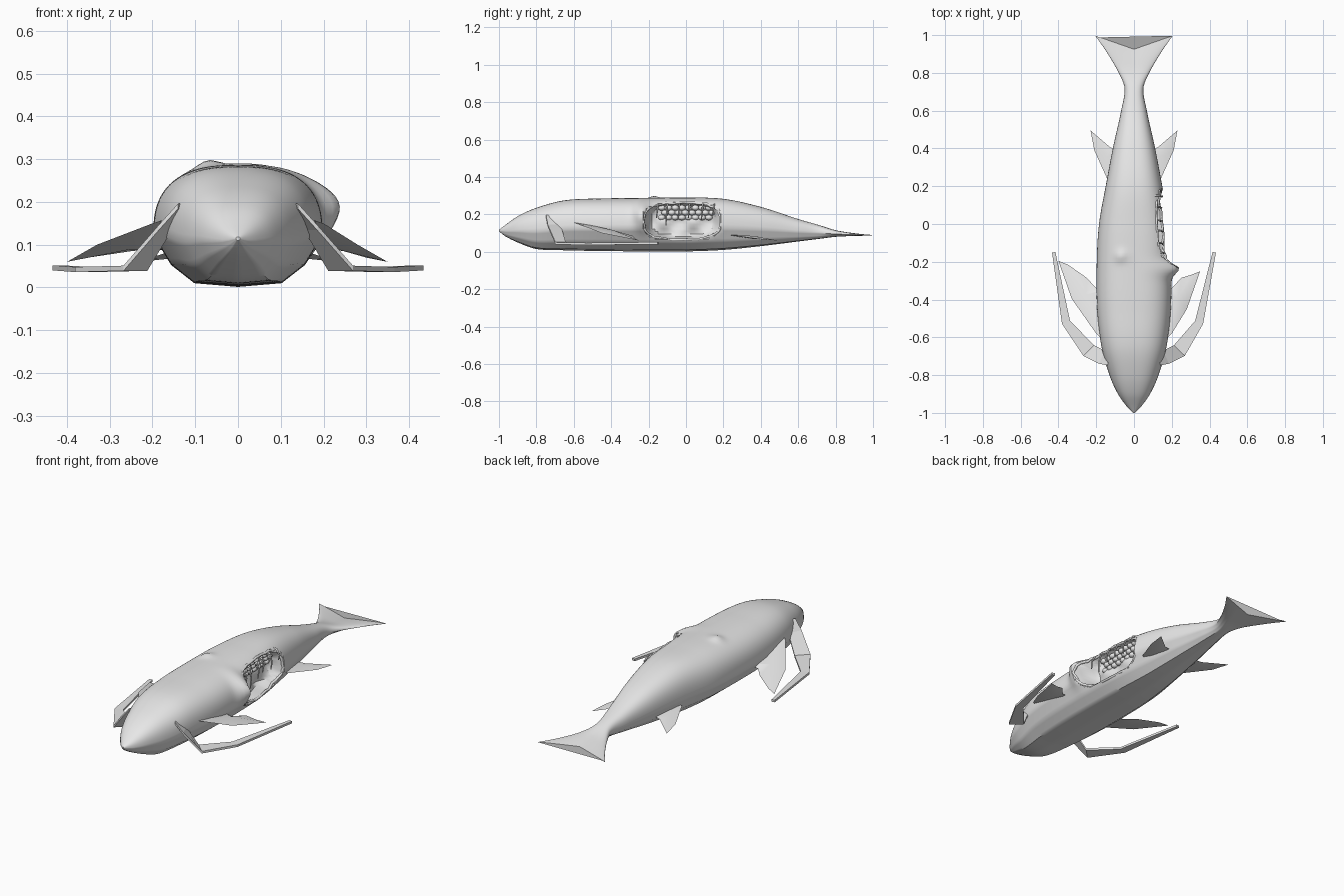
import bpy, bmesh, math, random
from mathutils import Vector
from mathutils.bvhtree import BVHTree

random.seed(4)
cube = bpy.data.objects.get("Cube")
if cube:
    bpy.data.objects.remove(cube, do_unlink=True)

grey = bpy.data.materials.new("pale grey skin")
grey.use_nodes = True
grey.diffuse_color = (0.8, 0.8, 0.8, 1)
grey.node_tree.nodes["Principled BSDF"].inputs["Base Color"].default_value = (0.8, 0.8, 0.8, 1)


def add_object(name, bm, smooth=True):
    bmesh.ops.recalc_face_normals(bm, faces=bm.faces)
    mesh = bpy.data.meshes.new(name)
    bm.to_mesh(mesh)
    bm.free()
    mesh.materials.append(grey)
    obj = bpy.data.objects.new(name, mesh)
    bpy.context.collection.objects.link(obj)
    if smooth:
        bpy.ops.object.select_all(action="DESELECT")
        obj.select_set(True)
        bpy.context.view_layer.objects.active = obj
        bpy.ops.object.shade_smooth_by_angle(angle=math.radians(35))
    return obj


def tube(name, points, radius, taper=1.0, cyclic=False):
    curve = bpy.data.curves.new(name, "CURVE")
    curve.dimensions = "3D"
    curve.bevel_depth = radius
    curve.bevel_resolution = 1
    curve.use_fill_caps = True
    spline = curve.splines.new("POLY")
    spline.points.add(len(points) - 1)
    spline.use_cyclic_u = cyclic
    for i, p in enumerate(points):
        spline.points[i].co = (*p, 1)
        spline.points[i].radius = 1 + (taper - 1) * i / (len(points) - 1)
    curve.materials.append(grey)
    bpy.context.collection.objects.link(bpy.data.objects.new(name, curve))


def smoothstep(t):
    t = max(0, min(1, t))
    return t * t * (3 - 2 * t)


# Body outline from snout to tail: y, half width, top, bottom
STATIONS = [
    (-1, .005, .118, .110), (-.97, .035, .14, .085), (-.9, .085, .19, .05),
    (-.8, .13, .235, .015), (-.65, .172, .275, .008), (-.45, .195, .285, .004),
    (-.2, .197, .288, .002), (0, .185, .29, .002), (.2, .15, .283, .01),
    (.4, .112, .24, .03), (.6, .068, .175, .055), (.72, .05, .14, .07),
    (.8, .085, .115, .08), (.88, .15, .1, .084), (.925, .205, .092, .086)]
BELLY = [(1, 0), (.79, -.58), (.52, -.93), (0, -1)]
WOUND_Y, WOUND_Z, WOUND_LEN, WOUND_H = -.02, .165, .205, .098


def station(y):
    for i in range(len(STATIONS) - 1):
        a, b = STATIONS[i], STATIONS[i + 1]
        if y <= b[0] + 1e-6:
            before = STATIONS[max(i - 1, 0)]
            after = STATIONS[min(i + 2, len(STATIONS) - 1)]
            h = b[0] - a[0]
            t = (y - a[0]) / h
            out = []
            for k in (1, 2, 3):
                m0 = (b[k] - before[k]) / (b[0] - before[0]) * h
                m1 = (after[k] - a[k]) / (after[0] - a[0]) * h
                s = t * t * (3 - 2 * t)
                out.append(a[k] + (b[k] - a[k]) * s + m0 * t * (1 - t) ** 2 - m1 * t * t * (1 - t))
            return out
    return STATIONS[-1][1:]


def half_section():
    pts = []
    for i in range(20):
        a = math.pi / 2 * (1 - i / 20)
        pts.append((math.cos(a) ** .77, math.sin(a) ** .77))
    for (x0, z0), (x1, z1) in zip(BELLY, BELLY[1:]):
        pts += [(x0 + (x1 - x0) * j / 5, z0 + (z1 - z0) * j / 5) for j in range(5)]
    return pts + [BELLY[-1]]


def deform(x, y, z):
    # Swollen edge ahead of the wound, and small lumps on the back
    if x > 0:
        x += .05 * math.exp(-((y + .235) / .04) ** 2 - ((z - .2) / .07) ** 2)
    if z > .2:
        z += .014 * math.exp(-((x + .07) / .03) ** 2 - ((y + .17) / .03) ** 2)
    # Open cavity in the left flank
    if x > .06:
        r = (abs((y - WOUND_Y) / WOUND_LEN) ** 3 + abs((z - WOUND_Z) / WOUND_H) ** 3) ** (1 / 3)
        floor = .085 + .012 * math.sin(y * 40) * math.sin(z * 50)
        x += (min(x, floor) - x) * smoothstep((1.02 - r) / .2)
    # Forked tail edge
    y += .07 * max(0, (y - .75) / .175) * abs(x) / .2
    return x, y, z


half = half_section()
section = half + [(-x, z) for x, z in reversed(half[1:-1])]
bm = bmesh.new()
rings = []
COUNT = 120
for i in range(COUNT + 1):
    y = -1 + 1.925 * i / COUNT
    w, top, bottom = station(y)
    mid = bottom + .42 * (top - bottom)
    rings.append([bm.verts.new(deform(w * sx, y, mid + sz * ((top - mid) if sz > 0 else (mid - bottom))))
                  for sx, sz in section])
n = len(section)
for a, b in zip(rings, rings[1:]):
    for j in range(n):
        bm.faces.new((a[j], a[(j + 1) % n], b[(j + 1) % n], b[j]))
bm.faces.new(rings[0])
bm.faces.new(rings[-1])
bm.normal_update()
tree = BVHTree.FromBMesh(bm)
add_object("body", bm)


def flank(y, z):
    hit = tree.ray_cast(Vector((1, y, z)), Vector((-1, 0, 0)))[0]
    return hit.x if hit else .1


# Ragged lip around the wound
lip = []
for i in range(44):
    a = 2 * math.pi * i / 44
    c, s = math.cos(a), math.sin(a)
    y = WOUND_Y + WOUND_LEN * math.copysign(abs(c) ** .66, c) + random.uniform(-.005, .005)
    z = WOUND_Z + WOUND_H * math.copysign(abs(s) ** .66, s) + random.uniform(-.005, .004)
    lip.append((flank(y, z) - .002, y, z))
tube("wound_lip", lip, .007, cyclic=True)

# Broken ribs hanging in the opening
for i, (y, length) in enumerate([(-.15, .07), (-.1, .11), (-.035, .08), (.02, .07), (.09, .08), (.15, .05)]):
    x = flank(y, .262) - .01
    reach = random.uniform(.03, .055)
    tube(f"rib_{i + 1}", [(x - .03, y, .268), (x + reach * .6, y, .25),
                          (x + reach, y - .004, .25 - length * .5),
                          (x + reach * .9, y - .008, .25 - length)], .006, .5)

# Lumpy entrails under the cavity roof
bm = bmesh.new()
for row in range(3):
    for col in range(8):
        y = -.13 + col * .036 + (row % 2) * .018
        z = .235 - row * .026
        ball = bmesh.ops.create_icosphere(bm, subdivisions=2, radius=.019)["verts"]
        for v in ball:
            v.co = Vector((v.co.x, v.co.y * 1.1, v.co.z * .8)) + Vector((.094 - row * .006, y, z))
add_object("entrails", bm)


def fin(name, outline, thickness):
    # Blade with a raised middle and thin edges
    bm = bmesh.new()
    rim = [bm.verts.new(p) for p in outline]
    centre = sum((v.co for v in rim), Vector()) / len(rim)
    for lift in (thickness, -thickness):
        hub = bm.verts.new(centre + Vector((0, 0, lift)))
        for j in range(len(rim)):
            bm.faces.new((rim[j], rim[(j + 1) % len(rim)], hub))
    add_object(name, bm)


def ribbon(name, path, widths, thickness):
    # Flat tapering strip following a path
    bm = bmesh.new()
    loops = []
    for i, p in enumerate(path):
        p = Vector(p)
        d = Vector(path[min(i + 1, len(path) - 1)]) - Vector(path[max(i - 1, 0)])
        side = Vector((d.y, -d.x, 0)).normalized() * widths[i] / 2
        up = Vector((0, 0, thickness / 2))
        loops.append([bm.verts.new(q) for q in (p + side + up, p - side + up, p - side - up, p + side - up)])
    for a, b in zip(loops, loops[1:]):
        for j in range(4):
            bm.faces.new((a[j], a[(j + 1) % 4], b[(j + 1) % 4], b[j]))
    bm.faces.new(loops[0])
    bm.faces.new(loops[-1])
    add_object(name, bm, smooth=False)


# Paired fins and barbels; the right pectoral reaches a little farther
for side, s, reach, back in (("left", 1, .35, -.25), ("right", -1, .4, -.195)):
    fin(f"{side}_pectoral_fin", [
        (s * .14, -.64, .17), (s * .2, -.58, .15), (s * (reach - .07), back - .2, .1),
        (s * reach, back, .06), (s * (reach - .05), back - .02, .07),
        (s * .25, -.285, .085), (s * .2, -.34, .09), (s * .14, -.34, .1)], .014)
    fin(f"{side}_pelvic_fin", [
        (s * .09, .22, .09), (s * .14, .235, .09), (s * .21, .39, .068),
        (s * .23, .495, .06), (s * .125, .405, .075), (s * .07, .39, .08)], .008)
    ribbon(f"{side}_barbel", [
        (s * .13, -.72, .19), (s * .17, -.705, .14), (s * .24, -.67, .045),
        (s * (reach * .3 + .24), -.52, .042), (s * .425, -.15, .046)],
        [.06, .075, .08, .045, .018], .012)
